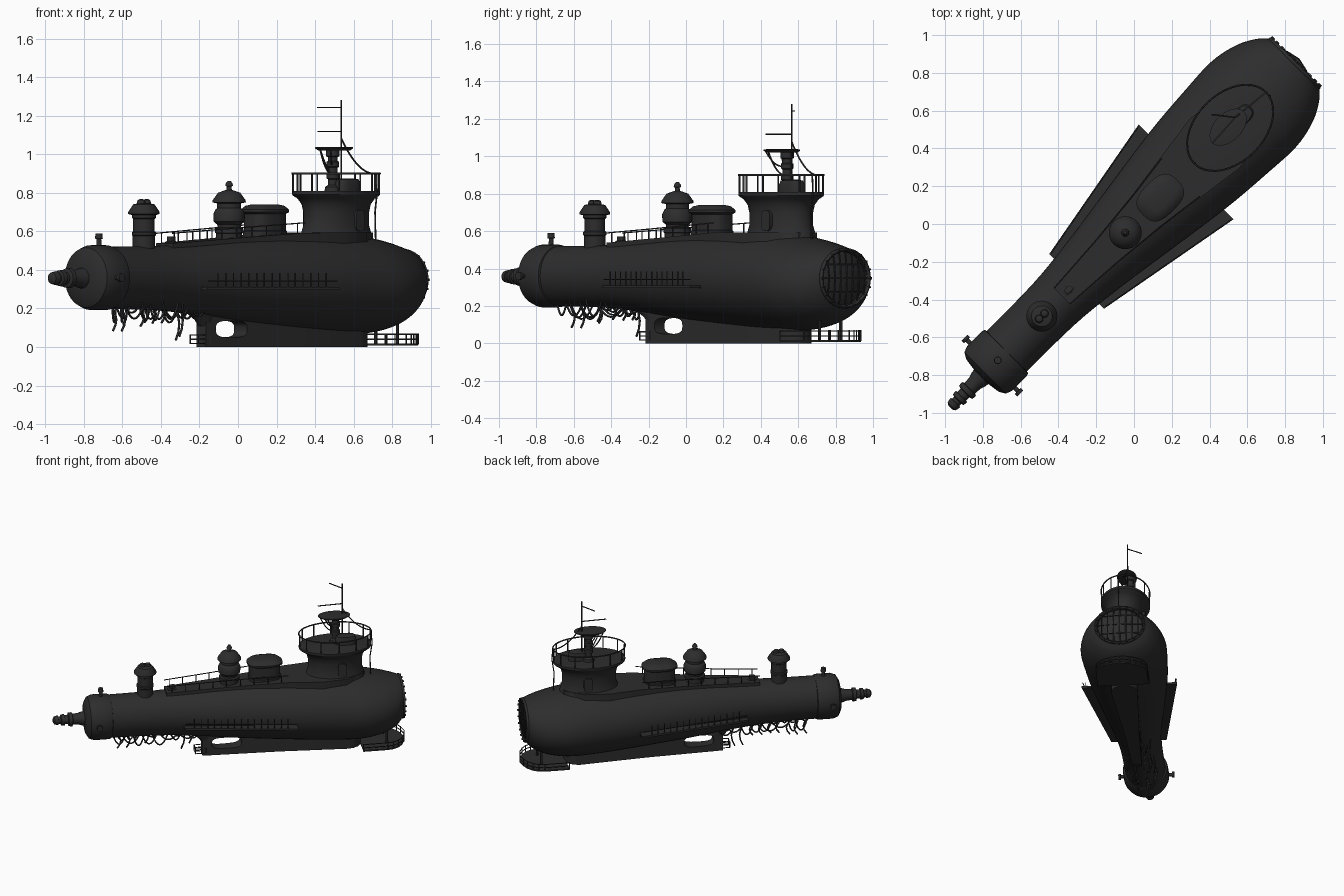
import bpy, bmesh, math, random
from mathutils import Matrix

if "Cube" in bpy.data.objects:
    bpy.data.objects.remove(bpy.data.objects["Cube"])

random.seed(4)
ROT = Matrix.Rotation(math.radians(45), 4, 'Z')   # vessel lies diagonally; local x = forward
mat = bpy.data.materials.new("charcoal_black")
mat.diffuse_color = (0.026, 0.026, 0.026, 1)
mat.use_nodes = True
mat.node_tree.nodes["Principled BSDF"].inputs["Base Color"].default_value = mat.diffuse_color


def add(name, me, angle=35):
    me.transform(ROT)
    me.materials.clear()
    me.materials.append(mat)
    me.shade_smooth()
    me.set_sharp_from_angle(angle=math.radians(angle))
    ob = bpy.data.objects.new(name, me)
    bpy.context.collection.objects.link(ob)
    return ob


def finish(name, bm, angle=35):
    bmesh.ops.recalc_face_normals(bm, faces=bm.faces)
    me = bpy.data.meshes.new(name)
    bm.to_mesh(me)
    bm.free()
    return add(name, me, angle)


def loft(name, secs, axis='z', n=32, power=1.0):
    """Skin ellipses (t, c0, c1, r0, r1) stacked along an axis."""
    bm = bmesh.new()
    rings = []
    for t, c0, c1, r0, r1 in secs:
        ring = []
        for i in range(n):
            a = 2 * math.pi * i / n
            c, s = math.cos(a), math.sin(a)
            p = c0 + r0 * math.copysign(abs(c) ** power, c)
            q = c1 + r1 * math.copysign(abs(s) ** power, s)
            ring.append(bm.verts.new({'z': (p, q, t), 'x': (t, p, q), 'y': (p, t, q)}[axis]))
        rings.append(ring)
    for A, B in zip(rings, rings[1:]):
        for i in range(n):
            bm.faces.new((A[i], A[(i + 1) % n], B[(i + 1) % n], B[i]))
    bm.faces.new(rings[0])
    bm.faces.new(rings[-1])
    return finish(name, bm)


def turned(name, u, v, prof, ratio=1.0, n=32, power=1.0):
    return loft(name, [(z, u, v, r, r * ratio) for r, z in prof], 'z', n, power)


def prism(name, outline, z0, z1):
    """Plan outline (u, v) pushed up; z1 may be a function of u."""
    bm = bmesh.new()
    f = (lambda u: z1) if not callable(z1) else z1
    lo = [bm.verts.new((u, v, z0)) for u, v in outline]
    hi = [bm.verts.new((u, v, f(u))) for u, v in outline]
    bm.faces.new(lo)
    bm.faces.new(hi)
    for i in range(len(lo)):
        j = (i + 1) % len(lo)
        bm.faces.new((lo[i], lo[j], hi[j], hi[i]))
    return finish(name, bm, 30)


def tubes(name, paths, r, closed=False):
    cu = bpy.data.curves.new(name, 'CURVE')
    cu.dimensions = '3D'
    cu.bevel_depth = r
    cu.bevel_resolution = 1
    cu.use_fill_caps = True
    for path in paths:
        sp = cu.splines.new('POLY')
        sp.points.add(len(path) - 1)
        for pt, co in zip(sp.points, path):
            pt.co = (*co, 1)
        sp.use_cyclic_u = closed
    tmp = bpy.data.objects.new("tmp", cu)
    bpy.context.collection.objects.link(tmp)
    dg = bpy.context.evaluated_depsgraph_get()
    me = bpy.data.meshes.new_from_object(tmp.evaluated_get(dg))
    bpy.data.objects.remove(tmp)
    me.name = name
    return add(name, me, 60)


def sag(a, b, s, n=12):
    return [tuple(a[k] + (b[k] - a[k]) * t - (s * 4 * t * (1 - t) if k == 2 else 0) for k in range(3))
            for t in [i / n for i in range(n + 1)]]


def smooth(keys, n=5):
    """Catmull-Rom through rows of numbers."""
    out = []
    for i in range(len(keys) - 1):
        P = [keys[max(0, min(len(keys) - 1, i + k))] for k in (-1, 0, 1, 2)]
        for j in range(n):
            t = j / n
            out.append(tuple(0.5 * (2 * b + (c - a) * t + (2 * a - 5 * b + 4 * c - d) * t * t
                             + (3 * b - a - 3 * c + d) * t ** 3) for a, b, c, d in zip(*P)))
    return out + [keys[-1]]


def ellipse(u, v, z, a, b, n=40, a0=0, a1=2 * math.pi):
    return [(u + a * math.cos(a0 + (a1 - a0) * i / n), v + b * math.sin(a0 + (a1 - a0) * i / n), z)
            for i in range(n + 1)]


# Hull: station, top, bottom, half width
hull = smooth([(-1.0, .52, .2, .15), (-.6, .525, .19, .155), (-.3, .545, .165, .185), (0, .57, .13, .228),
               (.4, .588, .095, .285), (.7, .588, .072, .31), (.9, .572, .07, .318), (1.05, .545, .095, .287),
               (1.15, .52, .14, .235), (1.2, .505, .19, .187)])
secs = [(u, 0, (t + b) / 2, w, (t - b) / 2) for u, t, b, w in hull]
secs += [(1.2, 0, .348, .168, .142), (1.185, 0, .348, .165, .14), (1.205, 0, .348, .11, .095), (1.212, 0, .348, .03, .03)]
loft("hull", secs, 'x', 48)

# Nose window: rim, bars, bolts
rim = [(1.203, .18 * math.cos(a), .348 + .152 * math.sin(a)) for a in [i * math.pi / 20 for i in range(40)]]
tubes("window_rim", [rim], .011, True)
bars = []
for i in range(-3, 4):
    v = i * .045
    h = .148 * math.sqrt(1 - (v / .178) ** 2)
    bars.append([(1.203 + .015 * (1 - s * s), v, .348 + h * s) for s in (-1, -.5, 0, .5, 1)])
for i in (-1, 0, 1):
    z = i * .075
    h = .175 * math.sqrt(1 - (z / .152) ** 2)
    bars.append([(1.203 + .015 * (1 - s * s), h * s, .348 + z) for s in (-1, -.5, 0, .5, 1)])
tubes("window_bars", bars, .004)
tubes("window_bolts", [[(x - .012, y, z), (x + .018, y, z)] for x, y, z in rim[::2]], .007)

# Tail drum, propeller shaft and pins
loft("tail_drum", [(u, 0, .36, r, r) for u, r in
                   ((-.95, .14), (-.955, .162), (-.97, .168), (-1.08, .168), (-1.115, .155), (-1.135, .12), (-1.145, .05))], 'x', 40)
loft("tail_shaft", [(u, 0, .357, r, r) for u, r in
                    ((-1.1, .055), (-1.16, .052), (-1.19, .042), (-1.23, .04), (-1.235, .052), (-1.26, .05), (-1.265, .033),
                     (-1.29, .033), (-1.292, .043), (-1.315, .04), (-1.32, .028), (-1.335, .028), (-1.337, .036),
                     (-1.365, .03), (-1.375, .015))], 'x', 24)
for name, s in (("left_drum_pin", 1), ("right_drum_pin", -1)):
    loft(name, [(s * d, -1.06, .36, r, r) for d, r in ((.14, .012), (.19, .012), (.191, .022), (.208, .022))], 'y', 16)
turned("top_drum_pin", -1.02, 0, [(.014, .5), (.012, .56), (.02, .562), (.018, .59)], n=16)

# Upper deck and its railing
half = [(-.54, .062), (-.2, .085), (.1, .115), (.35, .15), (.6, .185), (.78, .165), (.92, .07)]
deck_z = lambda u: .538 + .055 * min(1, (u + .54) / .9)
prism("upper_deck", half + [(u, -w) for u, w in reversed(half)], .48, deck_z)
rails = []
for s in (1, -1):
    pts = [(u, s * w * .95) for u, w in half[:4]]
    rails.append([(u, v, deck_z(u) + .052) for u, v in pts])
    for i in range(9):
        u = -.5 + i * .1
        k = next(j for j in range(6) if half[j + 1][0] >= u)
        (ua, wa), (ub, wb) = half[k], half[k + 1]
        v = s * .95 * (wa + (wb - wa) * (u - ua) / (ub - ua))
        rails.append([(u, v, deck_z(u) - .02), (u, v, deck_z(u) + .055)])
tubes("deck_railing", rails, .0035)
turned("deck_locker", -.49, 0, [(.032, .5), (.032, .545), (.022, .55), (.022, .572)], .7, 16, .5)

# Funnels and deckhouse
turned("rear_funnel", -.69, 0, [(.058, .48), (.058, .575), (.063, .58), (.063, .595), (.056, .6), (.056, .665), (.063, .67),
                                (.063, .685), (.082, .69), (.082, .7), (.055, .74), (.03, .745)])
for name, d in (("rear_funnel_knob_a", .02), ("rear_funnel_knob_b", -.02)):
    turned(name, -.69 + d, 0, [(.02, .735), (.022, .75), (.018, .762), (.008, .767)], n=16)
turned("middle_funnel", -.065, 0, [(.068, .5), (.068, .59), (.074, .592), (.074, .615), (.06, .62), (.062, .635), (.08, .65),
                                   (.082, .69), (.07, .715), (.062, .72), (.062, .745), (.087, .75), (.085, .762),
                                   (.058, .8), (.03, .81), (.014, .815), (.012, .832), (.02, .836), (.018, .848), (.008, .862)])
turned("deckhouse", .197, 0, [(.118, .52), (.118, .6), (.112, .605), (.112, .69), (.13, .7), (.13, .712), (.105, .732), (.07, .74)],
       .74, 40, .7)

# Conning tower, railing, door
TU = .72
turned("conning_tower", TU, 0, [(.225, .54), (.21, .6), (.2, .63), (.2, .7), (.21, .74), (.235, .77), (.262, .785), (.267, .79),
                                (.267, .808), (.25, .81)], .68, 48)
rails = [ellipse(TU, 0, .9, .268, .18)]
rails += [[(x, y, .8), (x, y, .9)] for x, y, z in ellipse(TU, 0, 0, .262, .177, 12)[:-1]]
tubes("tower_railing", rails, .005)
for name, s in (("left_door", 1), ("right_door", -1)):
    loft(name, [(s * .11, TU + .03, .655, .033, .055), (s * .15, TU + .03, .655, .033, .055)], 'y', 24, .6)

# Periscope column, dish, hatch, mast
turned("periscope_column", .73, .035, [(.045, .8), (.04, .83), (.026, .84), (.026, .87), (.034, .875), (.034, .9), (.026, .905),
                                       (.026, .93), (.034, .935), (.034, .96), (.026, .965), (.026, .985), (.036, .99),
                                       (.036, 1.02), (.02, 1.03)], n=20)
turned("lookout_plate", .715, .01, [(.1, 1.02), (.118, 1.03), (.118, 1.036), (.1, 1.038)], .62)
turned("tower_hatch", .8, 0, [(.075, .8), (.075, .85), (.065, .87), (.04, .875)], .62, 28, .7)
tubes("mast", [[(.778, .02, .8), (.778, .02, 1.28)], [(.778, .02, 1.242), (.7, .12, 1.242)],
               [(.778, .02, 1.118), (.595, .01, 1.118)]], .004)
tubes("mast_cables", [sag((.778, .02, 1.08), (.985, 0, .9), .04), sag((.61, .01, 1.03), (.71, .03, .9), .03),
                      sag((.64, -.04, 1.03), (.72, .03, .95), .03), sag((.66, .06, 1.03), (.73, .03, .88), .02),
                      [(.985, -.03, .9), (.99, -.03, .8), (.975, -.03, .7), (.98, -.03, .54)]], .0045)

# Side walkways with posts
for name, s in (("left", 1), ("right", -1)):
    prism(name + "_walkway", [(-.43, s * .1), (-.43, s * .205), (.39, s * .355), (.39, s * .2)], .295, .31)
    edge = lambda u: s * (.2 + (u + .43) * .183)
    rails = [[(-.42, edge(-.42), .342), (.38, edge(.38), .342)]]
    for i in range(15):
        u = -.36 + i * .048
        rails.append([(u, edge(u), .3), (u, edge(u), .385)])
    tubes(name + "_walkway_rail", rails, .0035)

# Keel with an opening
plan = [(-.27, .035), (.3, .06), (.8, .1)] + [(.8 + .11 * math.sin(a), .1 * math.cos(a)) for a in (.4, .8, 1.2)]
plan += [(.91, 0)] + [(u, -v) for u, v in reversed(plan)]
keel = prism("keel", plan, 0, lambda u: .24 - .05 * (u + .3))
cut = loft("keel_cutter", [(-.3, -.09, .093, .11, .043), (.3, -.09, .093, .11, .043)], 'y', 32, .6)
cut.hide_render = True
cut.hide_viewport = True
mod = keel.modifiers.new("opening", 'BOOLEAN')
mod.object = cut
mod.solver = 'EXACT'
loft("keel_root", [(.11, -.24, 0, .04, .034), (.14, -.25, 0, .055, .04), (.17, -.27, 0, .085, .05), (.21, -.28, 0, .11, .06)], 'z', 24)

# Bow landing and stern landing at keel level
bow = [(.9, .19), (1.08, .19)] + [(1.08 + .15 * math.sin(a), .19 * math.cos(a)) for a in (.3, .6, .9, 1.2)]
bow += [(1.235, 0)] + [(u, -v) for u, v in reversed(bow)]
prism("bow_landing", bow, .008, .018)
rails = [[(u, v, z) for u, v in bow] for z in (.04, .066)]
rails += [[(u, v, .012), (u, v, .07)] for u, v in bow]
stern = [(-.24, .035), (-.32, .03), (-.32, -.03), (-.24, -.035)]
rails += [[(u, v, z) for u, v in stern] for z in (.018, .04, .062)] + [[(u, v, .015), (u, v, .065)] for u, v in stern]
tubes("landing_rails", rails, .0035)
tubes("landing_posts", [[(1.09, s * .08, .01), (1.09, s * .08, .2)] for s in (1, -1)], .009)

# Hanging cables under the tail
belly = lambda u, v: (u, v, .36 - .16 * math.sqrt(max(0, 1 - (v / .155) ** 2)))
loops, strands = [], []
for i in range(18):
    u, s = -.93 + i * .034, (1 if i % 2 else -1)
    a = belly(u, s * random.uniform(.02, .11))
    b = belly(u + random.uniform(.07, .16), s * random.uniform(.02, .11))
    loops.append(sag(a, b, random.uniform(.05, .1)))
    if i % 2:
        d = random.uniform(.08, .13) if i < 15 else .17
        strands.append([(a[0] + .03 * math.sin(3 * t), a[1], a[2] - d * t) for t in (0, .25, .5, .75, 1)])
tubes("cable_loops", loops, .0055)
tubes("cable_strands", strands, .006)
